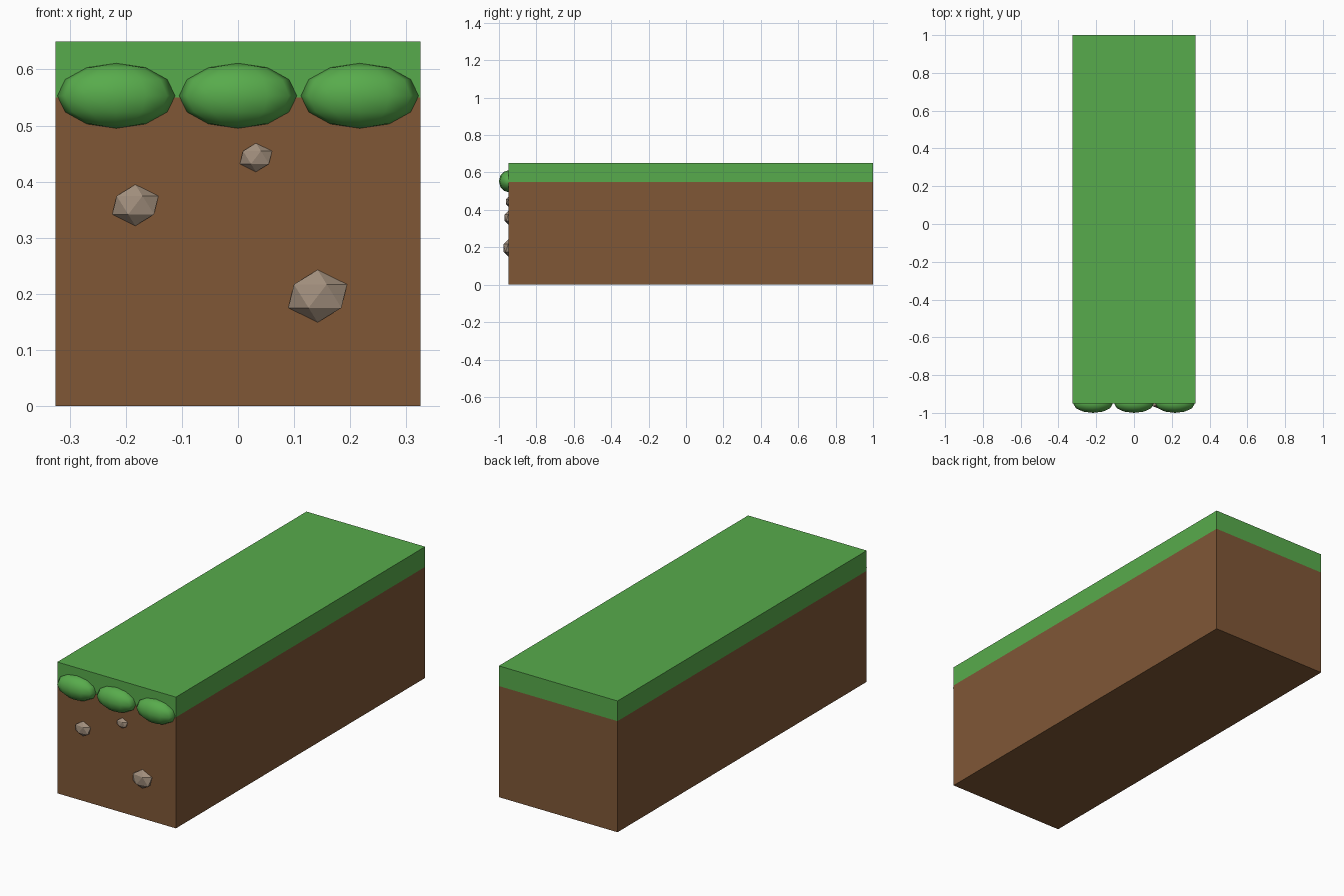
import bpy

cube = bpy.data.objects.get("Cube")
if cube:
    bpy.data.objects.remove(cube, do_unlink=True)


def material(name, rgb):
    mat = bpy.data.materials.new(name)
    mat.use_nodes = True
    mat.diffuse_color = (*rgb, 1)
    bsdf = mat.node_tree.nodes["Principled BSDF"]
    bsdf.inputs["Base Color"].default_value = (*rgb, 1)
    bsdf.inputs["Roughness"].default_value = 0.9
    return mat


grass = material("grass green", (0.097, 0.41, 0.072))
dirt = material("dirt brown", (0.215, 0.096, 0.037))
stone = material("stone beige", (0.36, 0.275, 0.205))


def finish(name, mat, scale):
    """Name the active primitive, apply its scale and colour it."""
    obj = bpy.context.object
    obj.name = name
    obj.scale = scale
    bpy.ops.object.transform_apply(location=False, rotation=False, scale=True)
    obj.data.materials.append(mat)
    return obj


WIDTH, FRONT, BACK = 0.65, -0.95, 1.0


# Long block: dirt below, grass layer on top
def slab(name, mat, bottom, top):
    bpy.ops.mesh.primitive_cube_add(
        size=1, location=(0, (FRONT + BACK) / 2, (bottom + top) / 2))
    finish(name, mat, (WIDTH, BACK - FRONT, top - bottom))


slab("dirt_block", dirt, 0, 0.55)
slab("grass_layer", grass, 0.55, 0.65)

# Rounded grass tufts hanging over the front edge
for side, x in (("right", -0.217), ("middle", 0), ("left", 0.217)):
    bpy.ops.mesh.primitive_uv_sphere_add(
        segments=12, ring_count=6, radius=1, location=(x, FRONT, 0.553))
    finish(f"grass_tuft_{side}", grass, (0.105, 0.05, 0.058))
    bpy.ops.object.shade_smooth()

# Faceted stones set in the front face
for name, x, z, r in (("stone_upper_right", -0.183, 0.358, 0.046),
                      ("stone_upper_middle", 0.032, 0.443, 0.032),
                      ("stone_lower_left", 0.142, 0.196, 0.0585)):
    bpy.ops.mesh.primitive_ico_sphere_add(
        subdivisions=1, radius=1, location=(x, FRONT, z))
    finish(name, stone, (r, r * 0.5, r * 0.8))
